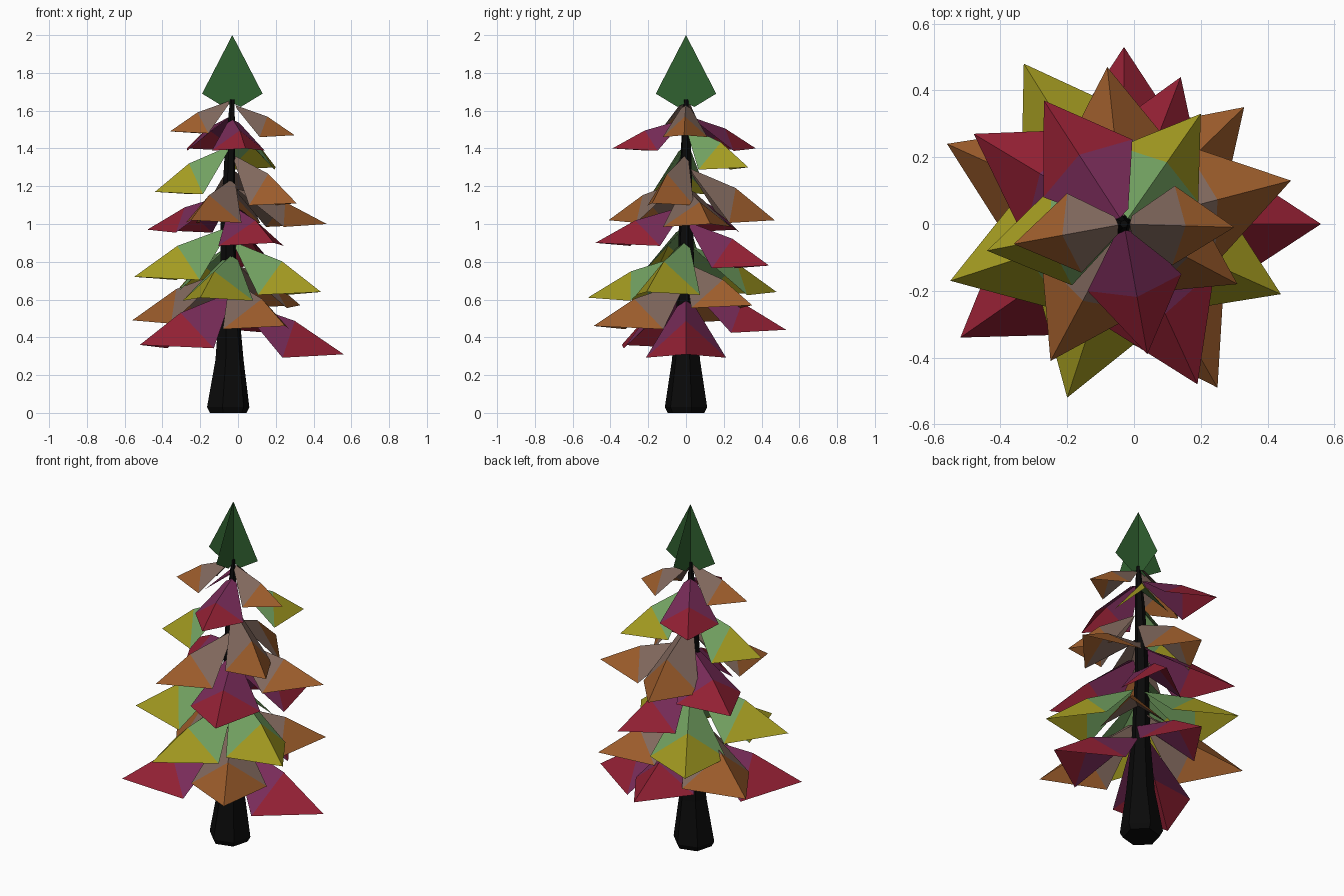
import bpy, math
from mathutils import Vector

if "Cube" in bpy.data.objects:
    bpy.data.objects.remove(bpy.data.objects["Cube"])


def material(name, rgb):
    m = bpy.data.materials.new(name)
    m.diffuse_color = (*rgb, 1)
    m.use_nodes = True
    m.node_tree.nodes["Principled BSDF"].inputs["Base Color"].default_value = m.diffuse_color
    return m


def mesh_object(name, verts, faces, mats):
    me = bpy.data.meshes.new(name)
    me.from_pydata(verts, [], faces)
    for m in mats:
        me.materials.append(m)
    ob = bpy.data.objects.new(name, me)
    bpy.context.collection.objects.link(ob)
    return ob


BARK = material("bark", (0.003, 0.003, 0.003))
GREEN = material("crown_green", (0.03, 0.12, 0.03))
# inner and outer colour of each kind of branch
KINDS = {
    "red": (material("red_inner", (0.19, 0.025, 0.10)), material("red_outer", (0.30, 0.015, 0.035))),
    "orange": (material("orange_inner", (0.22, 0.14, 0.11)), material("orange_outer", (0.34, 0.11, 0.025))),
    "yellow": (material("yellow_inner", (0.17, 0.36, 0.12)), material("yellow_outer", (0.37, 0.33, 0.015))),
}

# trunk: tapering six-sided rings (x centre, z, radius)
rings = [(-0.052, 0.0, 0.1), (-0.052, 0.03, 0.116), (-0.045, 0.28, 0.077), (-0.048, 0.6, 0.05),
         (-0.055, 1.0, 0.038), (-0.042, 1.4, 0.028), (-0.03, 1.66, 0.012)]
N = 6
verts = [(cx + r * math.cos(math.tau * (i + 0.25) / N), r * math.sin(math.tau * (i + 0.25) / N), z)
         for cx, z, r in rings for i in range(N)]
faces = [(k * N + i, k * N + (i + 1) % N, (k + 1) * N + (i + 1) % N, (k + 1) * N + i)
         for k in range(len(rings) - 1) for i in range(N)]
faces += [tuple(reversed(range(N))), tuple(range((len(rings) - 1) * N, len(rings) * N))]
mesh_object("trunk", verts, faces, [BARK])


def branch(i, x, y, z, kind, lift=1.0):
    """Drooping ridged leaf from the trunk to its tip; lift scales its slope."""
    root = Vector((-0.03, 0, 0))
    out = Vector((x, y, 0)) - root
    L = out.length
    d = out.normalized()
    s = Vector((-d.y, d.x, 0))

    def p(along, side, h):
        return root + d * (along * L) + s * (side * L) + Vector((0, 0, z + h * L))
    v = [p(0.05, 0, 0.48 * lift), p(0.07, 0.08, 0.43 * lift), p(0.07, -0.08, 0.43 * lift),
         p(0.56, 0, 0.30 * lift), p(0.45, 0.36, -0.03), p(0.45, -0.36, -0.03), p(1, 0, 0)]
    f = [(0, 3, 4, 1), (0, 2, 5, 3), (3, 6, 4), (3, 5, 6)]
    ob = mesh_object(f"branch_{i:02d}", v, f, KINDS[kind])
    for poly in ob.data.polygons:
        poly.material_index = 1 if poly.index > 1 else 0


# branch tips, lowest tier to highest
tips = [
    (0.56, 0.0, 0.31, "red"), (-0.52, -0.34, 0.36, "red", 0.95), (-0.03, 0.53, 0.44, "red", 0.9),
    (0.25, -0.49, 0.46, "orange", 0.85), (-0.56, 0.24, 0.49, "orange", 0.95),
    (0.33, 0.35, 0.57, "orange", 0.9), (-0.20, -0.52, 0.61, "yellow", 0.85),
    (-0.33, 0.48, 0.64, "yellow", 0.9), (0.44, -0.21, 0.64, "yellow", 1.05),
    (-0.55, -0.17, 0.72, "yellow"), (0.14, 0.44, 0.78, "red"), (0.19, -0.48, 0.90, "red", 0.75),
    (-0.48, 0.27, 0.97, "red", 0.75), (0.47, 0.13, 1.00, "orange", 0.75),
    (-0.08, 0.47, 1.02, "orange", 1.2), (-0.25, -0.41, 1.02, "orange", 0.95),
    (0.31, -0.18, 1.11, "orange", 1.35), (-0.44, -0.08, 1.17, "yellow", 1.2),
    (0.20, 0.33, 1.30, "yellow", 1.1), (-0.27, 0.37, 1.40, "red", 0.8), (0.04, -0.39, 1.40, "red", 0.8),
    (0.30, -0.01, 1.47, "orange"), (-0.36, -0.06, 1.49, "orange"),
]
for i, t in enumerate(tips):
    branch(i, *t)

# crown: four upright fins around the tip
fin = [(0, 2.0), (0.08, 1.845), (0.16, 1.69), (0.045, 1.62), (0, 1.64)]
for k in range(4):
    a = k * math.pi / 2
    mesh_object(f"crown_fin_{k}", [(-0.03 + r * math.cos(a), r * math.sin(a), z) for r, z in fin],
                [tuple(range(5))], [GREEN])
